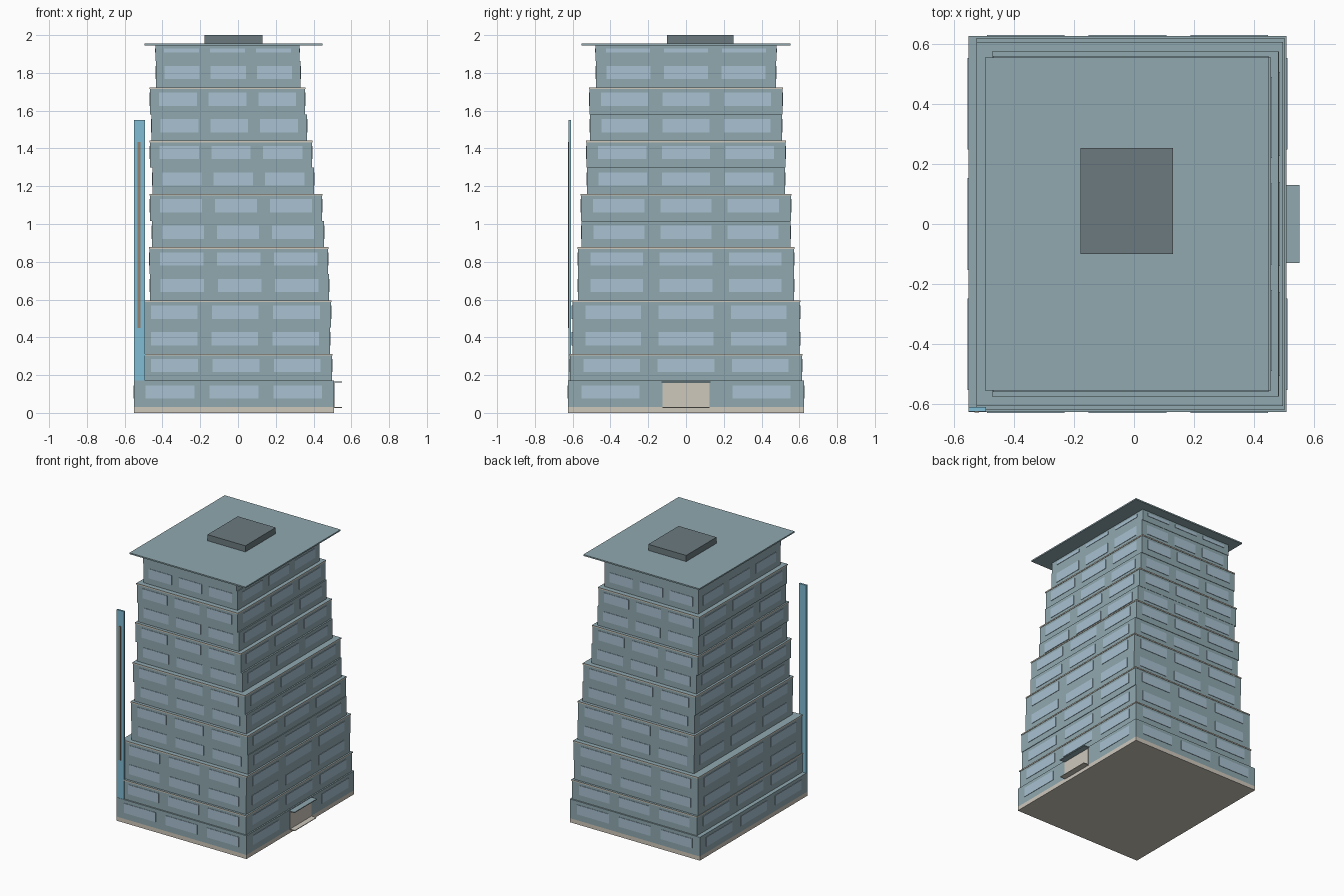
import bpy
import bmesh

cube = bpy.data.objects.get("Cube")
if cube:
    bpy.data.objects.remove(cube)


def material(name, rgb):
    """One flat colour, given as display values 0-255."""
    lin = [((c / 255 + 0.055) / 1.055) ** 2.4 for c in rgb] + [1.0]
    mat = bpy.data.materials.new(name)
    mat.use_nodes = True
    mat.diffuse_color = lin
    mat.node_tree.nodes["Principled BSDF"].inputs["Base Color"].default_value = lin
    return mat


WALL = material("grey_teal", (144, 169, 176))
GLASS = material("pale_blue", (168, 193, 209))
STONE = material("beige", (206, 200, 188))
SIGN = material("sky_blue", (128, 188, 211))
TRIM = material("brown", (150, 130, 112))
PLANT = material("dark_grey", (108, 122, 127))


def boxes(name, extents, mats, top_index=0):
    """Join boxes (x0, x1, y0, y1, z0, z1); upward faces take top_index."""
    bm = bmesh.new()
    for x0, x1, y0, y1, z0, z1 in extents:
        verts = bmesh.ops.create_cube(bm, size=1)["verts"]
        for v in verts:
            v.co = (x1 if v.co.x > 0 else x0,
                    y1 if v.co.y > 0 else y0,
                    z1 if v.co.z > 0 else z0)
    bm.normal_update()
    for f in bm.faces:
        f.material_index = top_index if f.normal.z > 0.5 else 0
    mesh = bpy.data.meshes.new(name)
    bm.to_mesh(mesh)
    bm.free()
    for m in mats:
        mesh.materials.append(m)
    obj = bpy.data.objects.new(name, mesh)
    bpy.context.collection.objects.link(obj)
    return obj


def window_plates(x0, x1, y0, y1, z0, z1, skip_door):
    """Three window plates on each of the four sides of a storey."""
    t = 0.003
    plates = []
    for i in (-1, 0, 1):
        w = x1 - x0
        c, h = (x0 + x1) / 2 + i * 0.32 * w, 0.122 * w
        plates.append((c - h, c + h, y0 - t, y0 + t, z0, z1))
        plates.append((c - h, c + h, y1 - t, y1 + t, z0, z1))
        d = y1 - y0
        c, h = (y0 + y1) / 2 + i * 0.32 * d, 0.122 * d
        plates.append((x0 - t, x0 + t, c - h, c + h, z0, z1))
        if not (skip_door and i == 0):
            plates.append((x1 - t, x1 + t, c - h, c + h, z0, z1))
    return plates


# Storeys: left x, right x, half depth; each pair makes a stepped tier
STOREYS = [
    (-0.55, 0.507, 0.625), (-0.52, 0.497, 0.615),
    (-0.52, 0.488, 0.602), (-0.52, 0.492, 0.602),
    (-0.465, 0.482, 0.572), (-0.468, 0.477, 0.572),
    (-0.455, 0.455, 0.553), (-0.465, 0.445, 0.556),
    (-0.452, 0.402, 0.524), (-0.465, 0.391, 0.526),
    (-0.457, 0.364, 0.507), (-0.465, 0.355, 0.51),
    (-0.434, 0.33, 0.477), (-0.437, 0.325, 0.48),
]
BASE, STEP, ROOF = 0.03, 0.141, 1.945

boxes("plinth", [(-0.55, 0.507, -0.625, 0.625, 0, BASE)], [STONE])

walls, windows, ledges = [], [], []
for n, (x0, x1, d) in enumerate(STOREYS):
    z0 = BASE + n * STEP
    z1 = min(z0 + STEP, ROOF)
    walls.append((x0, x1, -d, d, z0, z1))
    windows += window_plates(x0, x1, -d, d, z0 + 0.045,
                             min(z0 + 0.115, ROOF - 0.015), n == 0)
    # Thin stone edge at the top of each tier
    if n % 2 and z1 < ROOF:
        e = 0.003
        ledges.append((x0 - e, x1 + e, -d - e, d + e, z1 - 0.008, z1 + 0.001))
boxes("storeys", walls, [WALL])
boxes("windows", windows, [GLASS])
boxes("tier_edges", ledges, [STONE, WALL], top_index=1)

# Roof slab and plant room
boxes("roof_slab", [(-0.495, 0.447, -0.553, 0.553, ROOF, 1.955)], [WALL])
boxes("roof_plant_room", [(-0.178, 0.13, -0.1, 0.252, 1.955, 2.0)], [PLANT])

# Entrance with canopy and doorstep on the +x side
boxes("entrance_door", [(0.504, 0.511, -0.125, 0.125, 0.03, 0.157)], [STONE])
boxes("entrance_canopy", [(0.504, 0.55, -0.13, 0.13, 0.16, 0.166)], [WALL])
boxes("entrance_step", [(0.504, 0.55, -0.125, 0.125, 0.026, 0.031)], [STONE])

# Upright fin on the front corner with a slim stripe
boxes("corner_fin", [(-0.55, -0.492, -0.623, -0.609, 0.171, 1.55)], [SIGN])
boxes("fin_stripe", [(-0.531, -0.515, -0.626, -0.622, 0.45, 1.435)], [TRIM])
